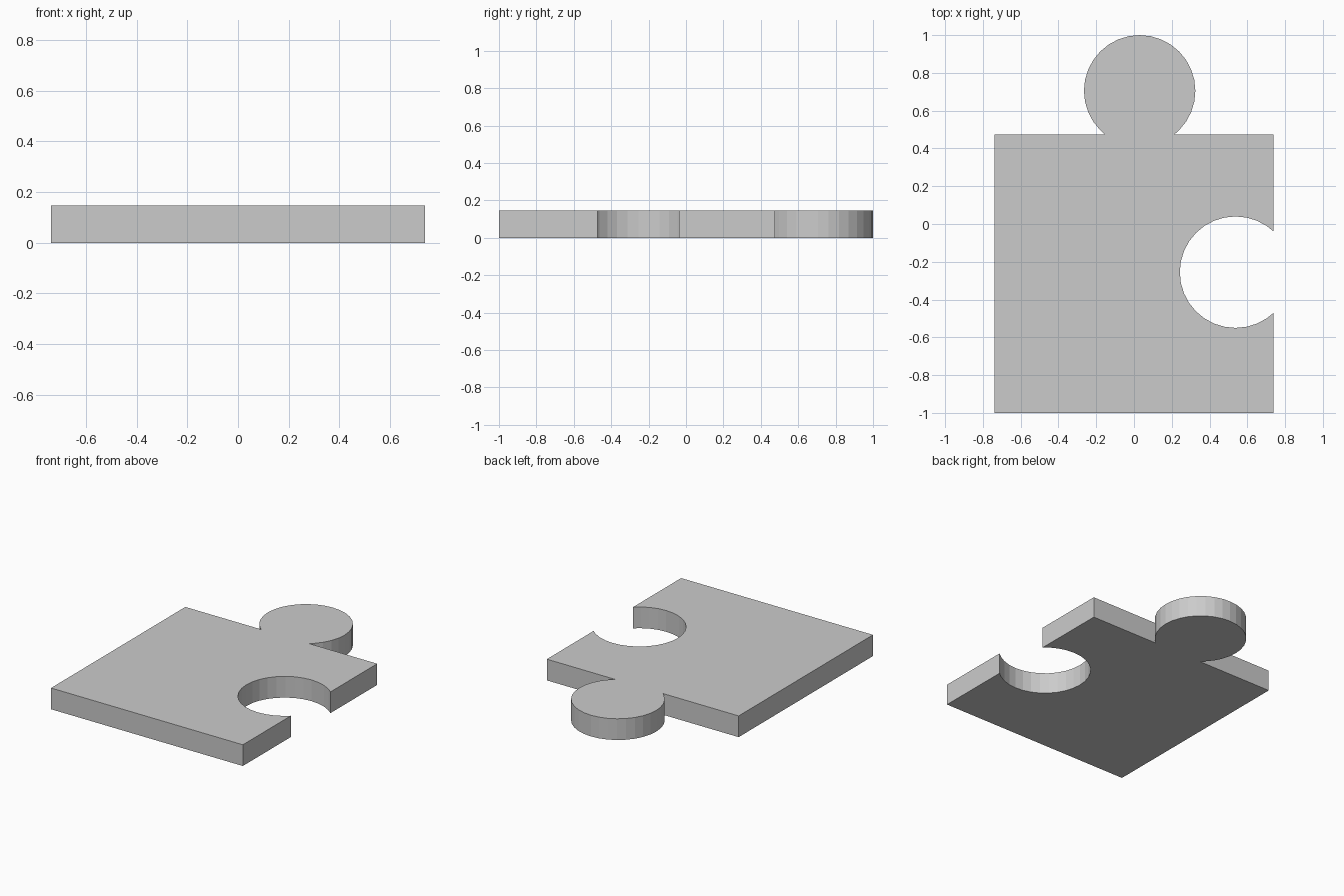
import bpy, bmesh
from math import sin, cos, acos, asin, pi

if "Cube" in bpy.data.objects:
    bpy.data.objects.remove(bpy.data.objects["Cube"])

HALF = 0.7375            # half the side of the square body
BOTTOM, TOP = -1.0, 0.475
THICK = 0.1475
R = 0.295                # radius of knob and socket
STEP = 2 * pi / 32       # 32-sided circles
KNOB = (0.03, TOP + 0.23)
SOCKET = (HALF - 0.2, -0.255)


def arc(centre, start, end):
    """Points from start to end, using the corners of a 32-sided circle."""
    lo, hi = min(start, end), max(start, end)
    inner = [i * STEP for i in range(-32, 65)
             if lo + 0.01 < i * STEP < hi - 0.01]
    angles = [lo] + inner + [hi]
    if start > end:
        angles.reverse()
    return [(centre[0] + R * cos(a), centre[1] + R * sin(a)) for a in angles]


# Outline: body corners, socket cut into the right edge, knob on the back edge
mouth = acos((HALF - SOCKET[0]) / R)
neck = asin((KNOB[1] - TOP) / R)
outline = [(-HALF, BOTTOM), (HALF, BOTTOM)]
outline += arc(SOCKET, 2 * pi - mouth, mouth)
outline += [(HALF, TOP)]
outline += arc(KNOB, -neck, pi + neck)
outline += [(-HALF, TOP)]

# Extrude the outline into a flat slab
bm = bmesh.new()
base = bm.faces.new([bm.verts.new((x, y, 0)) for x, y in outline])
slab = bmesh.ops.extrude_face_region(bm, geom=[base], use_keep_orig=True)
bmesh.ops.translate(bm, vec=(0, 0, THICK),
                    verts=[v for v in slab["geom"]
                           if isinstance(v, bmesh.types.BMVert)])
bmesh.ops.recalc_face_normals(bm, faces=bm.faces)

mesh = bpy.data.meshes.new("puzzle_piece")
bm.to_mesh(mesh)
bm.free()
piece = bpy.data.objects.new("puzzle_piece", mesh)
bpy.context.collection.objects.link(piece)
